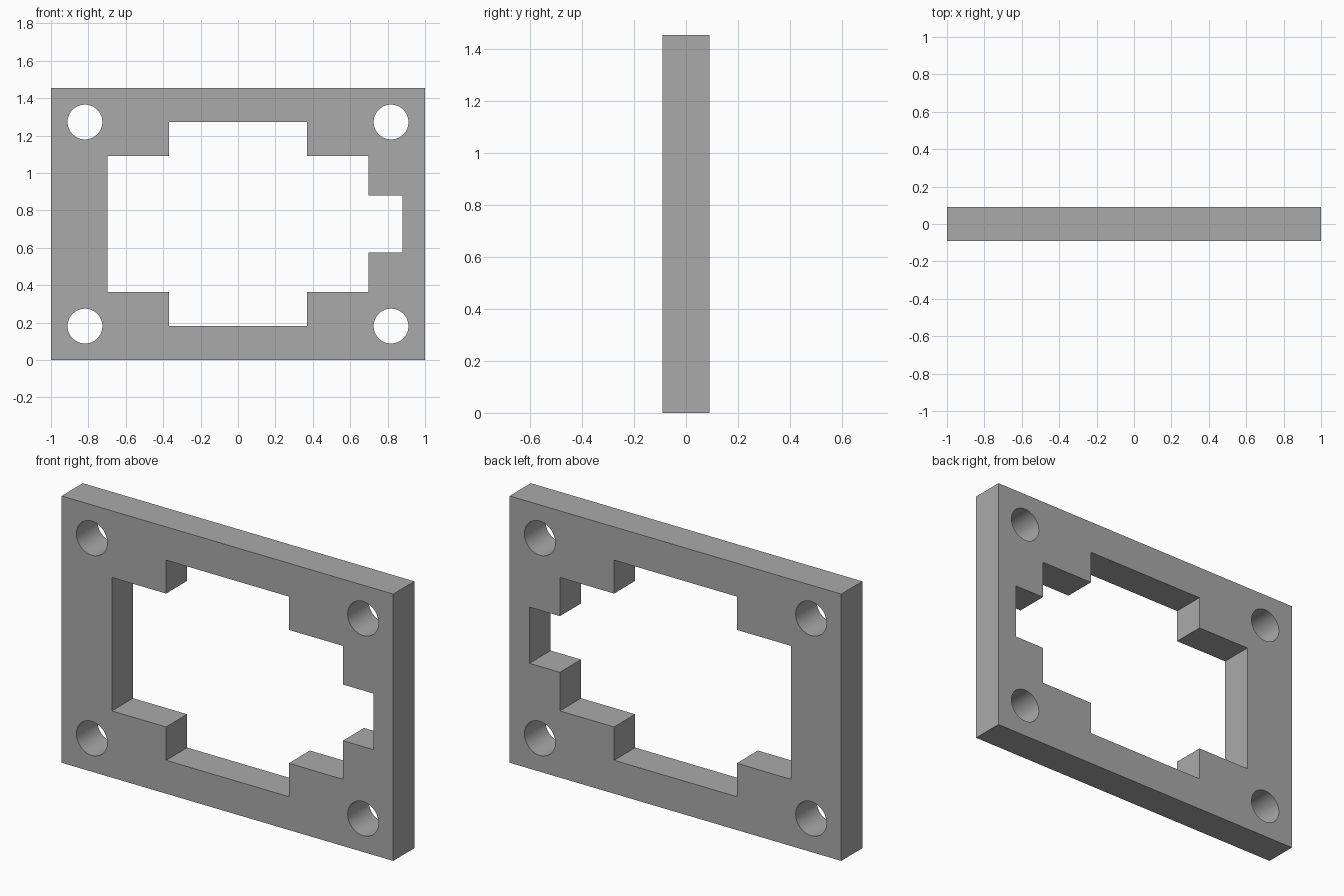
import bpy, bmesh, math

cube = bpy.data.objects.get("Cube")
if cube:
    bpy.data.objects.remove(cube, do_unlink=True)

U = 2 / 11                      # plate is 11 x 8 x 1 units
W, H, T = 2.0, 8 * U, U
MID = H / 2

grey = bpy.data.materials.new("plain grey")
grey.use_nodes = True
colour = (0.4, 0.4, 0.4, 1)
grey.diffuse_color = colour
grey.node_tree.nodes["Principled BSDF"].inputs["Base Color"].default_value = colour

# Flat profile: closed loops filled with even-odd holes, then extruded
profile = bpy.data.curves.new("plate_profile", "CURVE")
profile.dimensions = "2D"
profile.fill_mode = "BOTH"
profile.extrude = T / 2


def loop(points):
    spline = profile.splines.new("POLY")
    spline.points.add(len(points) - 1)
    for p, (x, z) in zip(spline.points, points):
        p.co = (x, z, 0, 1)
    spline.use_cyclic_u = True


# Outer rectangle
loop([(-W / 2, 0), (W / 2, 0), (W / 2, H), (-W / 2, H)])

# Stepped opening with a notch on the left side, mirrored top to bottom
upper = [(0.88, 0.153), (0.697, 0.153), (0.697, 2 * U), (0.37, 2 * U),
         (0.37, 3 * U), (-0.37, 3 * U), (-0.37, 2 * U), (-0.697, 2 * U)]
loop([(x, MID + d) for x, d in upper] + [(x, MID - d) for x, d in reversed(upper)])

# Round corner holes
SIDES, RADIUS = 64, 0.093
for cx in (-W / 2 + U, W / 2 - U):
    for cz in (U, H - U):
        loop([(cx + RADIUS * math.cos(a), cz + RADIUS * math.sin(a))
              for a in (2 * math.pi * i / SIDES for i in range(SIDES))])

# Turn the profile into a welded, upright mesh
temp = bpy.data.objects.new("profile_helper", profile)
bpy.context.collection.objects.link(temp)
bpy.context.view_layer.update()
depsgraph = bpy.context.evaluated_depsgraph_get()
mesh = bpy.data.meshes.new_from_object(temp.evaluated_get(depsgraph))
bpy.data.objects.remove(temp, do_unlink=True)

bm = bmesh.new()
bm.from_mesh(mesh)
bmesh.ops.remove_doubles(bm, verts=bm.verts, dist=0.0001)
for v in bm.verts:
    v.co = (v.co.x, -v.co.z, v.co.y)
bmesh.ops.recalc_face_normals(bm, faces=bm.faces)
bm.to_mesh(mesh)
bm.free()
mesh.materials.clear()
mesh.materials.append(grey)

plate = bpy.data.objects.new("mounting_plate", mesh)
bpy.context.collection.objects.link(plate)
bpy.ops.object.select_all(action="DESELECT")
plate.select_set(True)
bpy.context.view_layer.objects.active = plate
bpy.ops.object.shade_smooth_by_angle(angle=math.radians(30))
